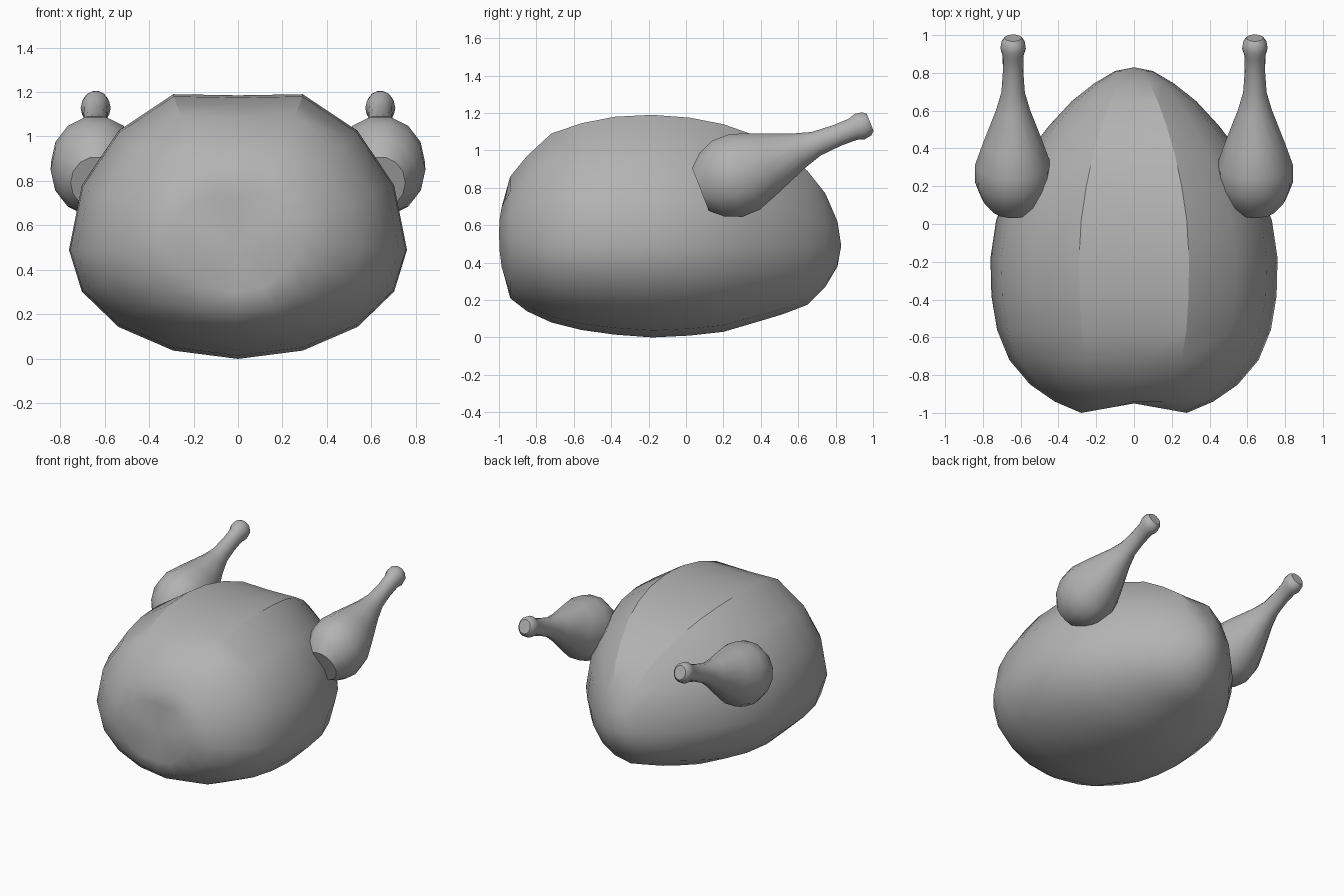
import bpy, bmesh
from math import sin, cos, pi, radians
from mathutils import Matrix, Vector

cube = bpy.data.objects.get("Cube")
if cube:
    bpy.data.objects.remove(cube, do_unlink=True)

grey = bpy.data.materials.new("plain_grey")
grey.use_nodes = True
grey.diffuse_color = (0.45, 0.45, 0.45, 1)
grey.node_tree.nodes["Principled BSDF"].inputs["Base Color"].default_value = (0.45, 0.45, 0.45, 1)


def bridge(bm, rings):
    """Join successive rings of equal size with quads."""
    for a, b in zip(rings, rings[1:]):
        n = len(a)
        for k in range(n):
            bm.faces.new((a[k], a[(k + 1) % n], b[(k + 1) % n], b[k]))


def finish(bm, name):
    bmesh.ops.recalc_face_normals(bm, faces=bm.faces)
    mesh = bpy.data.meshes.new(name)
    bm.to_mesh(mesh)
    bm.free()
    obj = bpy.data.objects.new(name, mesh)
    mesh.materials.append(grey)
    bpy.context.collection.objects.link(obj)
    bpy.ops.object.select_all(action='DESELECT')
    bpy.context.view_layer.objects.active = obj
    obj.select_set(True)
    bpy.ops.object.shade_smooth_by_angle(angle=radians(42))
    return obj


# Plump body: stations of (y, half width, bottom, middle, ridge height)
SEG = 16
stations = [
    (-1.0, 0.28, 0.30, 0.56, 0.74),
    (-0.94, 0.42, 0.21, 0.52, 0.86),
    (-0.85, 0.55, 0.14, 0.50, 0.97),
    (-0.72, 0.66, 0.08, 0.49, 1.09),
    (-0.56, 0.725, 0.04, 0.49, 1.145),
    (-0.38, 0.755, 0.015, 0.49, 1.18),
    (-0.18, 0.76, 0.0, 0.49, 1.19),
    (0.02, 0.73, 0.01, 0.49, 1.175),
    (0.20, 0.66, 0.03, 0.49, 1.14),
    (0.37, 0.565, 0.08, 0.49, 1.08),
    (0.52, 0.45, 0.125, 0.49, 0.99),
    (0.65, 0.33, 0.175, 0.49, 0.89),
    (0.745, 0.21, 0.27, 0.49, 0.77),
    (0.81, 0.10, 0.38, 0.49, 0.62),
]
bm = bmesh.new()
rings = []
for i, (y, w, low, mid, ridge) in enumerate(stations):
    ring = []
    for k in range(SEG):
        a = 2 * pi * k / SEG
        if k == 0:
            z = ridge - 0.005          # flattened strip along the back
        elif cos(a) > 0:
            z = mid + (ridge - mid) * cos(a) / cos(2 * pi / SEG)
        else:
            z = mid + (mid - low) * cos(a)
        # the rim of the front hollow is notched above and below
        dent = 0.05 * (1 - abs(sin(a))) if i == 0 else 0
        ring.append(bm.verts.new((w * sin(a), y + dent, z)))
    rings.append(ring)
bridge(bm, rings)
for ring, tip in ((rings[0], (0, -0.93, 0.48)), (rings[-1], (0, 0.83, 0.49))):
    pole = bm.verts.new(tip)
    for k in range(SEG):
        bm.faces.new((ring[k], ring[(k + 1) % SEG], pole))
body = finish(bm, "body")

# Crease the two long ridges beside the flattened strip
last = len(stations) - 2
for e in body.data.edges:
    (ia, ka), (ib, kb) = (divmod(v, SEG) for v in e.vertices)
    if ka == kb and ka in (1, SEG - 1) and min(ia, ib) >= 3 and max(ia, ib) <= last:
        e.use_edge_sharp = True

# Drumsticks: lathed along a sloping axis as (distance, radius)
profile = [(-0.186, 0.125), (-0.12, 0.187), (-0.03, 0.225), (0.07, 0.223),
           (0.19, 0.178), (0.38, 0.1), (0.48, 0.069), (0.6, 0.06),
           (0.69, 0.062), (0.73, 0.075), (0.77, 0.068), (0.79, 0.05)]
SIDES = 14
for side, name in ((1, "left_drumstick"), (-1, "right_drumstick")):
    place = Matrix.Translation((side * 0.64, 0.25, 0.86)) @ Matrix.Rotation(radians(21.5), 4, 'X')
    bm = bmesh.new()
    rings = []
    for t, r in profile:
        angles = [2 * pi * k / SIDES for k in range(SIDES)]
        rings.append([bm.verts.new(place @ Vector((0.9 * r * cos(a), t, r * sin(a)))) for a in angles])
    bridge(bm, rings)
    bm.faces.new(rings[0])
    bm.faces.new(rings[-1])
    finish(bm, name)
